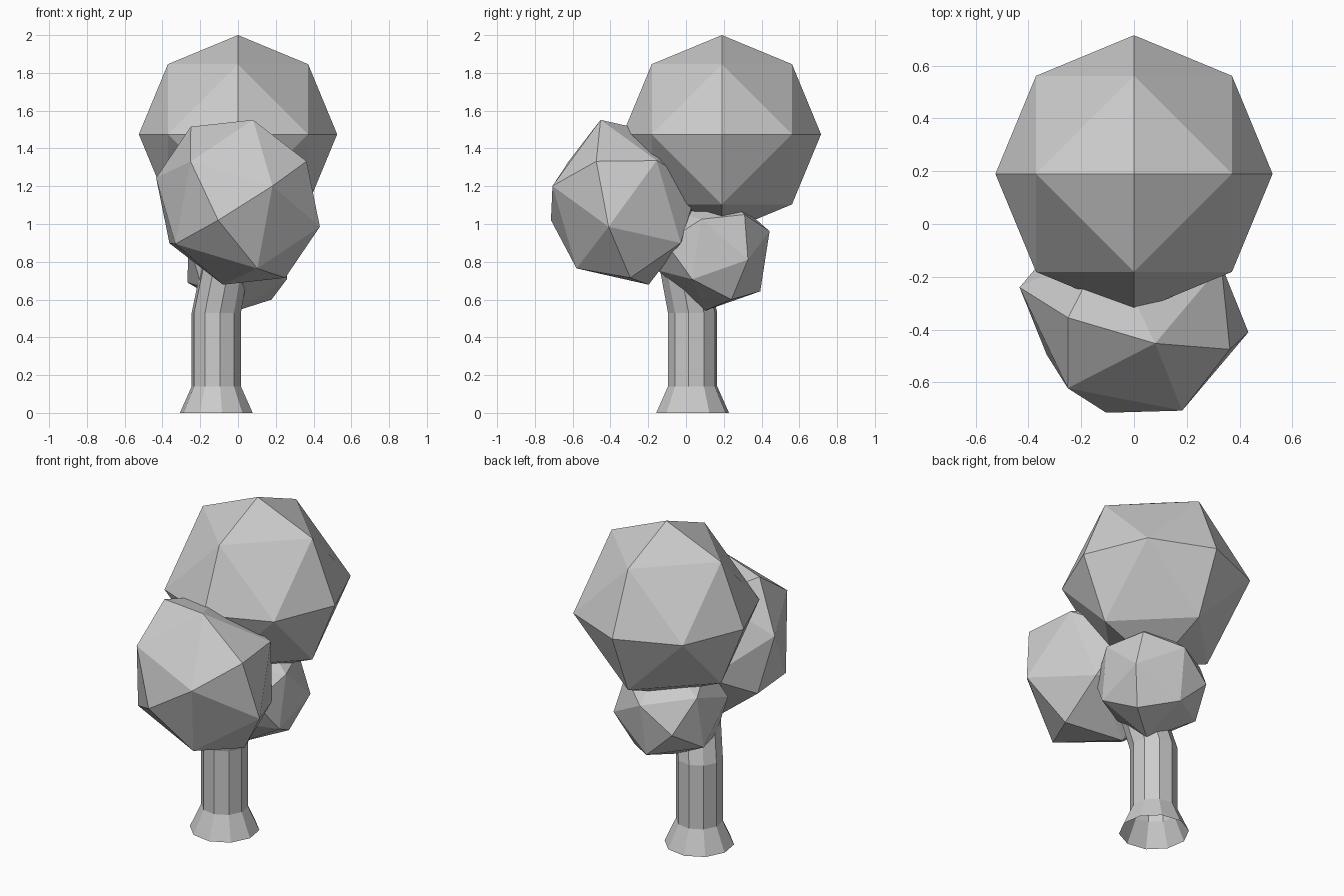
import bpy
import bmesh
from math import cos, sin, radians, tau
from mathutils import Vector

cube = bpy.data.objects.get("Cube")
if cube:
    bpy.data.objects.remove(cube, do_unlink=True)

GREY = (0.6, 0.6, 0.6, 1)
grey = bpy.data.materials.new("plain grey")
grey.use_nodes = True
grey.diffuse_color = GREY
grey.node_tree.nodes["Principled BSDF"].inputs["Base Color"].default_value = GREY


def finish(name, bm):
    bmesh.ops.recalc_face_normals(bm, faces=bm.faces)
    mesh = bpy.data.meshes.new(name)
    bm.to_mesh(mesh)
    bm.free()
    mesh.materials.append(grey)
    obj = bpy.data.objects.new(name, mesh)
    bpy.context.collection.objects.link(obj)
    return obj


def foliage(name, centre, a, b, c):
    """Once-subdivided octahedral ball spanned by three half-axes."""
    a, b, c = Vector(a), Vector(b), Vector(c)
    steps = (-1, 0, 1)
    bm = bmesh.new()
    for i in steps:
        for j in steps:
            for k in steps:
                d = Vector((i, j, k))
                if d.length_squared in (1, 2):
                    d.normalize()
                    bm.verts.new(Vector(centre) + a * d.x + b * d.y + c * d.z)
    bmesh.ops.convex_hull(bm, input=bm.verts)
    return finish(name, bm)


def tube(name, rings, sides, phase):
    """Tube through horizontal rings given as (x, y, z, radius)."""
    bm = bmesh.new()
    loops = []
    for x, y, z, r in rings:
        angles = [phase + tau * i / sides for i in range(sides)]
        loops.append([bm.verts.new((x + r * cos(t), y + r * sin(t), z)) for t in angles])
    for low, high in zip(loops, loops[1:]):
        for i in range(sides):
            j = (i + 1) % sides
            bm.faces.new((low[i], low[j], high[j], high[i]))
    return finish(name, bm)


# Flared trunk, open underneath, leaning forward into the foliage
tube("trunk", [(-0.115, 0.035, 0, 0.195), (-0.115, 0.035, 0.14, 0.132),
               (-0.115, 0.035, 0.53, 0.132), (-0.035, -0.05, 0.95, 0.125)],
     10, radians(-45))

# Three faceted foliage balls
R = 0.525
foliage("top_foliage", (0, 0.19, 1.475), (R, 0, 0), (0, R, 0), (0, 0, R))
foliage("front_foliage", (0, -0.325, 1.115),
        (0.363, -0.15, 0.217), (-0.25, -0.03, 0.40), (-0.105, -0.39, -0.095))
foliage("back_foliage", (0, 0.147, 0.858),
        (0.178, 0.093, -0.258), (0.192, 0.163, 0.192), (0.187, -0.255, 0.045))
